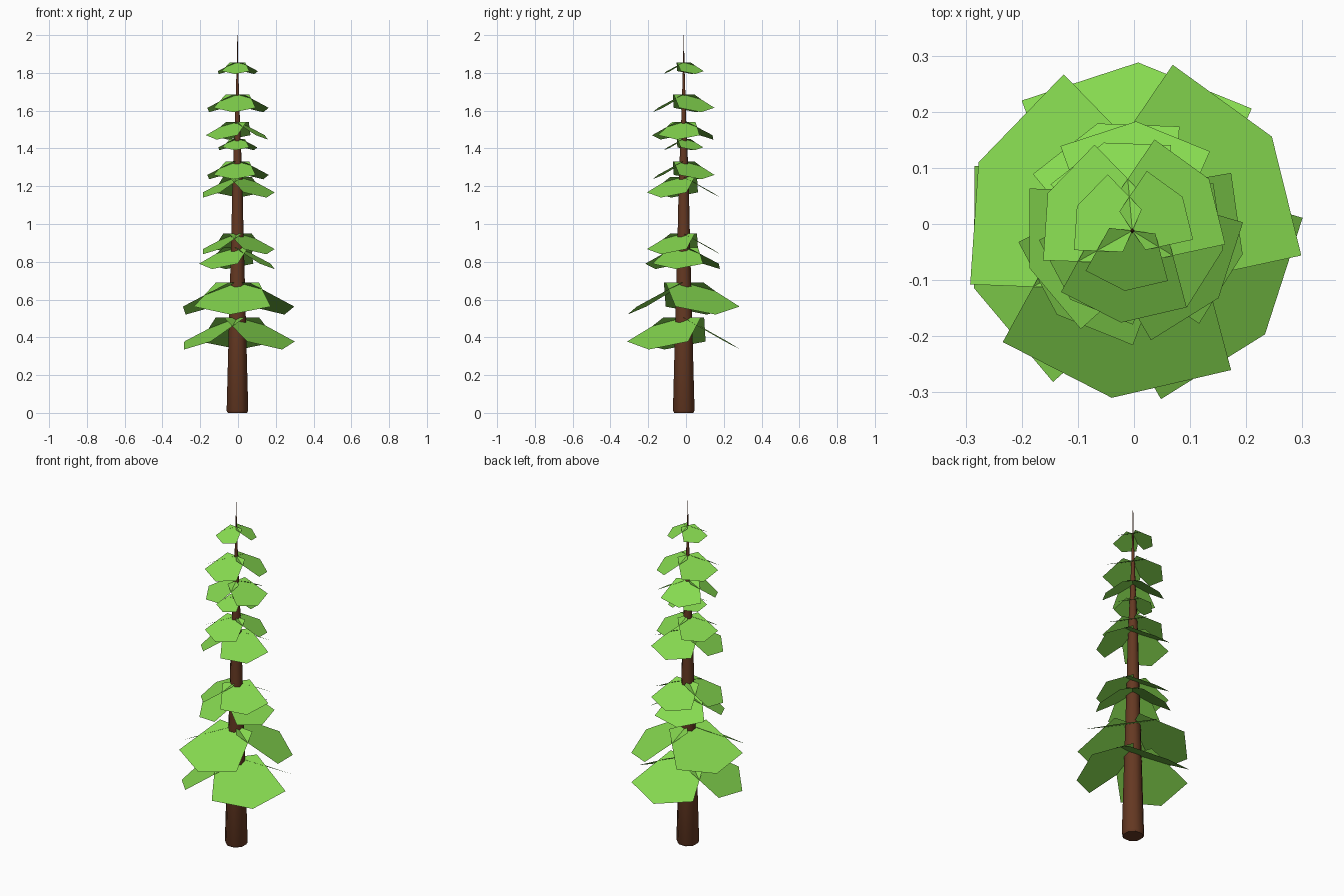
import bpy, bmesh
from math import cos, sin, pi, radians

if "Cube" in bpy.data.objects:
    bpy.data.objects.remove(bpy.data.objects["Cube"])

CX, CY = -0.003, -0.012


def material(name, rgb):
    m = bpy.data.materials.new(name)
    m.diffuse_color = (*rgb, 1)
    m.use_nodes = True
    m.node_tree.nodes["Principled BSDF"].inputs["Base Color"].default_value = m.diffuse_color
    return m


def add_object(name, bm, mat):
    me = bpy.data.meshes.new(name)
    bm.to_mesh(me)
    bm.free()
    me.materials.append(mat)
    ob = bpy.data.objects.new(name, me)
    bpy.context.collection.objects.link(ob)
    return ob


bark = material("bark", (0.13, 0.04, 0.016))
green = material("needles", (0.24, 0.70, 0.08))

# Trunk: tapered eight-sided lathe ending in a thin spire
profile = [(0.055, 0.0), (0.062, 0.012), (0.048, 0.5), (0.035, 0.95),
           (0.028, 1.25), (0.016, 1.5), (0.009, 1.7), (0.004, 1.85), (0.0012, 2.0)]
SIDES = 8
bm = bmesh.new()
rings = [[bm.verts.new((CX + r * cos(2 * pi * (i + 0.5) / SIDES),
                        CY + r * sin(2 * pi * (i + 0.5) / SIDES), z))
          for i in range(SIDES)] for r, z in profile]
for a, b in zip(rings, rings[1:]):
    for i in range(SIDES):
        j = (i + 1) % SIDES
        bm.faces.new((a[i], a[j], b[j], b[i]))
bm.faces.new(rings[0][::-1])
bm.faces.new(rings[-1])
trunk = add_object("trunk", bm, bark)
bpy.context.view_layer.objects.active = trunk
trunk.select_set(True)
bpy.ops.object.shade_smooth_by_angle(angle=radians(50))

# Branch tiers: three flat, drooping pentagons each (top height, scale, yaws)
YAW_A = (88, 200, -38)
YAW_B = (34, 156, -97)
YAW_C = (108, 228, 348)
tiers = [(0.505, 1.0, YAW_A), (0.69, 1.0, YAW_B), (0.875, 0.67, YAW_C),
         (0.95, 0.65, YAW_A), (1.25, 0.65, YAW_A), (1.33, 0.55, YAW_B),
         (1.45, 0.35, YAW_B), (1.54, 0.55, YAW_C), (1.685, 0.55, YAW_B),
         (1.855, 0.36, YAW_B)]
# Pentagon outline: distance from trunk, sideways offset
leaf = [(0.0, -0.115), (0.225, -0.205), (0.30, 0.0), (0.225, 0.205), (0.0, 0.115)]
DROOP = 0.565

for n, (top, size, yaws) in enumerate(tiers, 1):
    bm = bmesh.new()
    for yaw in yaws:
        c, s = cos(radians(yaw)), sin(radians(yaw))
        bm.faces.new([bm.verts.new((CX + size * (d * c - w * s),
                                    CY + size * (d * s + w * c),
                                    top - size * d * DROOP)) for d, w in leaf])
    add_object(f"branch_tier_{n}", bm, green)
